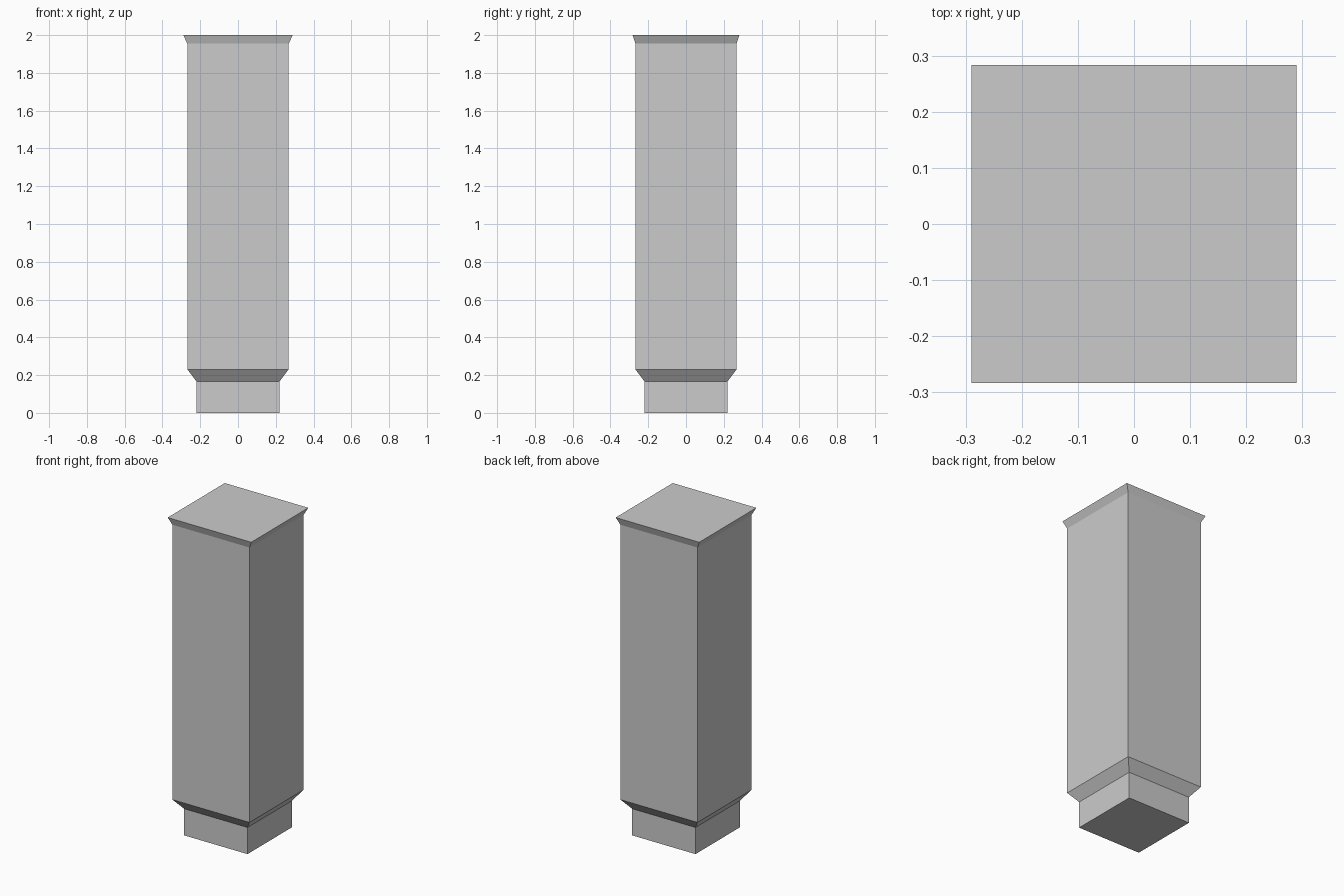
import bpy, bmesh

if "Cube" in bpy.data.objects:
    bpy.data.objects.remove(bpy.data.objects["Cube"])

# Square pillar profile: (height, half width in x, half depth in y)
SECTIONS = [
    (0.0, 0.22, 0.22),      # foot bottom
    (0.167, 0.22, 0.22),    # foot top
    (0.23, 0.268, 0.268),   # end of lower bevel
    (1.955, 0.268, 0.268),  # shaft top
    (2.0, 0.29, 0.283),     # flared rim
]


def loft_sections(name, sections):
    bm = bmesh.new()
    corners = [(-1, -1), (1, -1), (1, 1), (-1, 1)]
    rings = [[bm.verts.new((sx * hx, sy * hy, z)) for sx, sy in corners]
             for z, hx, hy in sections]
    for low, high in zip(rings, rings[1:]):
        for i in range(4):
            j = (i + 1) % 4
            bm.faces.new((low[i], low[j], high[j], high[i]))
    # Bottom and top caps
    bm.faces.new(rings[0][::-1])
    bm.faces.new(rings[-1])
    mesh = bpy.data.meshes.new(name)
    bm.to_mesh(mesh)
    bm.free()
    obj = bpy.data.objects.new(name, mesh)
    bpy.context.collection.objects.link(obj)
    return obj


# Pillar with stepped foot and flared top
loft_sections("square_pillar", SECTIONS)
